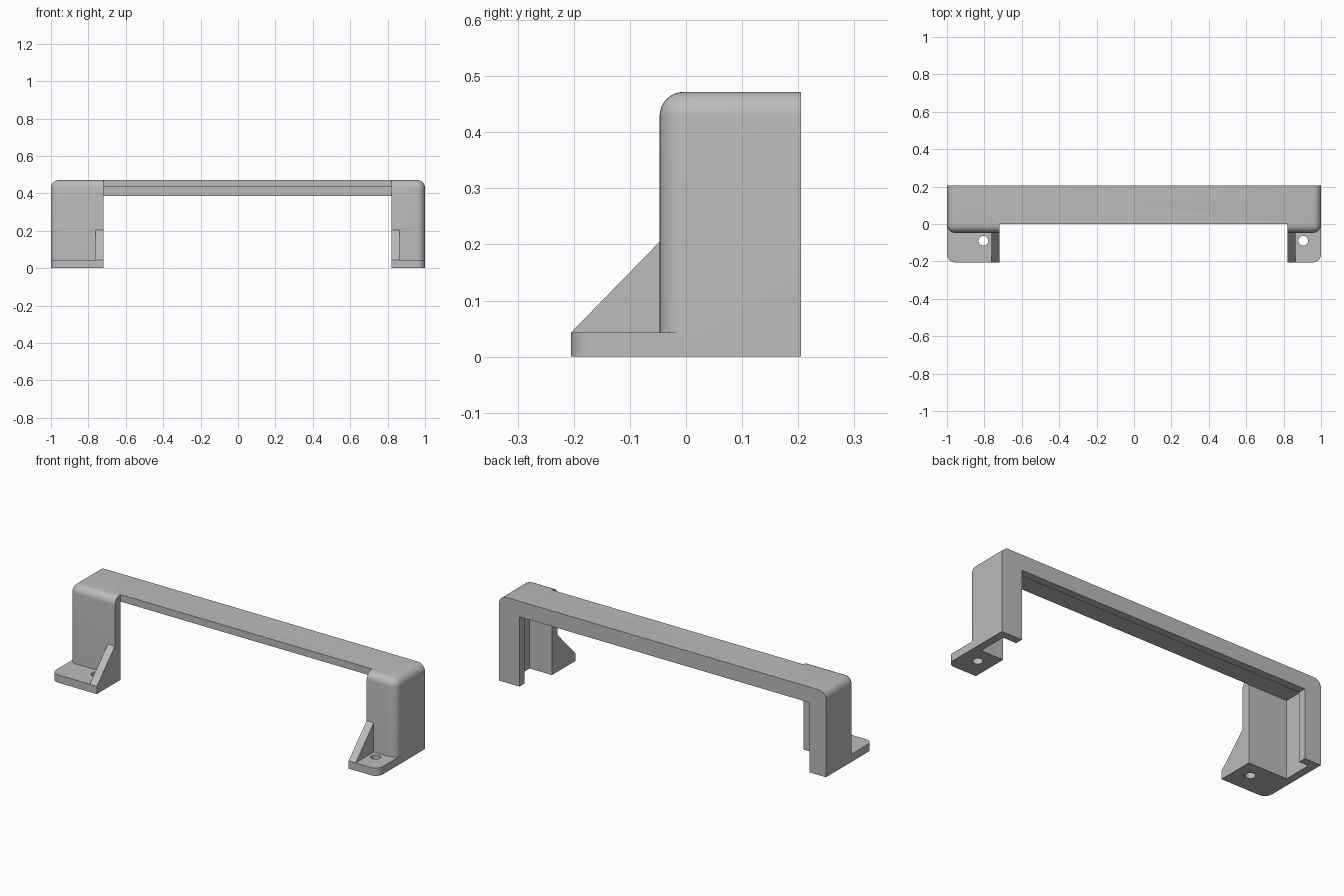
import bpy, bmesh, math
from mathutils import Vector

if "Cube" in bpy.data.objects:
    bpy.data.objects.remove(bpy.data.objects["Cube"])

grey = bpy.data.materials.new("plain_grey")
grey.use_nodes = True
colour = (0.5, 0.5, 0.5, 1)
grey.diffuse_color = colour
grey.node_tree.nodes["Principled BSDF"].inputs["Base Color"].default_value = colour

WALL = 0.043
FRONT, BACK, TOP = -0.047, 0.205, 0.472


def finish(name, bm):
    bmesh.ops.recalc_face_normals(bm, faces=bm.faces)
    mesh = bpy.data.meshes.new(name)
    bm.to_mesh(mesh)
    bm.free()
    mesh.materials.append(grey)
    obj = bpy.data.objects.new(name, mesh)
    bpy.context.collection.objects.link(obj)
    return obj


def box(name, low, high, rounded=None):
    """Box between two corners; edges chosen by the rule get rounded."""
    bm = bmesh.new()
    bmesh.ops.create_cube(bm, size=1)
    low, high = Vector(low), Vector(high)
    for v in bm.verts:
        v.co = Vector(l + (c + 0.5) * (h - l) for l, h, c in zip(low, high, v.co))
    if rounded:
        edges = [e for e in bm.edges if rounded((e.verts[0].co + e.verts[1].co) / 2)]
        bmesh.ops.bevel(bm, geom=edges, offset=WALL, segments=8, profile=0.5, affect='EDGES')
    return finish(name, bm)


def cut(target, cutter):
    cutter.hide_render = True
    mod = target.modifiers.new("cut", 'BOOLEAN')
    mod.operation, mod.solver, mod.object = 'DIFFERENCE', 'EXACT', cutter
    bpy.context.view_layer.objects.active = target
    bpy.ops.object.modifier_apply(modifier=mod.name)
    bpy.data.objects.remove(cutter)


def smooth(obj):
    bpy.ops.object.select_all(action='DESELECT')
    obj.select_set(True)
    bpy.context.view_layer.objects.active = obj
    bpy.ops.object.shade_smooth_by_angle(angle=math.radians(30))


# Hollow bracket: rounded on the front, top and outer edges, open below
def bracket_edge(m):
    front, top, side = m.y < FRONT + 0.01, m.z > TOP - 0.01, abs(m.x) > 0.99
    return front + top + side == 2 and m.z > 0.01 and m.y < BACK - 0.01


bracket = box("bracket", (-1, FRONT, 0), (1, BACK, TOP), bracket_edge)
inner_right, inner_left = -0.72, 0.82
cut(bracket, box("cavity", (WALL - 1, 0, -1), (1 - WALL, BACK - WALL, TOP - 0.039)))
cut(bracket, box("front_opening", (inner_right, -1, -1), (inner_left, 0.001, 1)))
cut(bracket, box("back_opening", (-0.9, 0.1, -1), (0.875, 1, 0.386)))
smooth(bracket)

# Mounting feet with a screw hole, each stiffened by a triangular rib
for side, inner, hole_x, name in ((-1, inner_right, -0.805, "right"),
                                  (1, inner_left, 0.905, "left")):
    foot = box(name + "_foot", (min(side, inner), -0.205, 0), (max(side, inner), -0.003, WALL),
               lambda m: abs(m.x) > 0.99 and m.y < -0.2 and 0.01 < m.z < WALL - 0.01)
    bm = bmesh.new()
    bmesh.ops.create_cone(bm, cap_ends=True, segments=32, radius1=0.026, radius2=0.026, depth=1)
    bmesh.ops.translate(bm, verts=bm.verts, vec=(hole_x, -0.09, 0))
    cut(foot, finish("screw_hole", bm))
    smooth(foot)

    bm = bmesh.new()
    profile = ((-0.205, WALL), (FRONT, WALL), (FRONT, 0.205))
    face = bm.faces.new([bm.verts.new((inner, y, z)) for y, z in profile])
    rib = bmesh.ops.extrude_face_region(bm, geom=[face])["geom"]
    bmesh.ops.translate(bm, vec=(side * WALL, 0, 0),
                        verts=[v for v in rib if isinstance(v, bmesh.types.BMVert)])
    finish(name + "_rib", bm)
